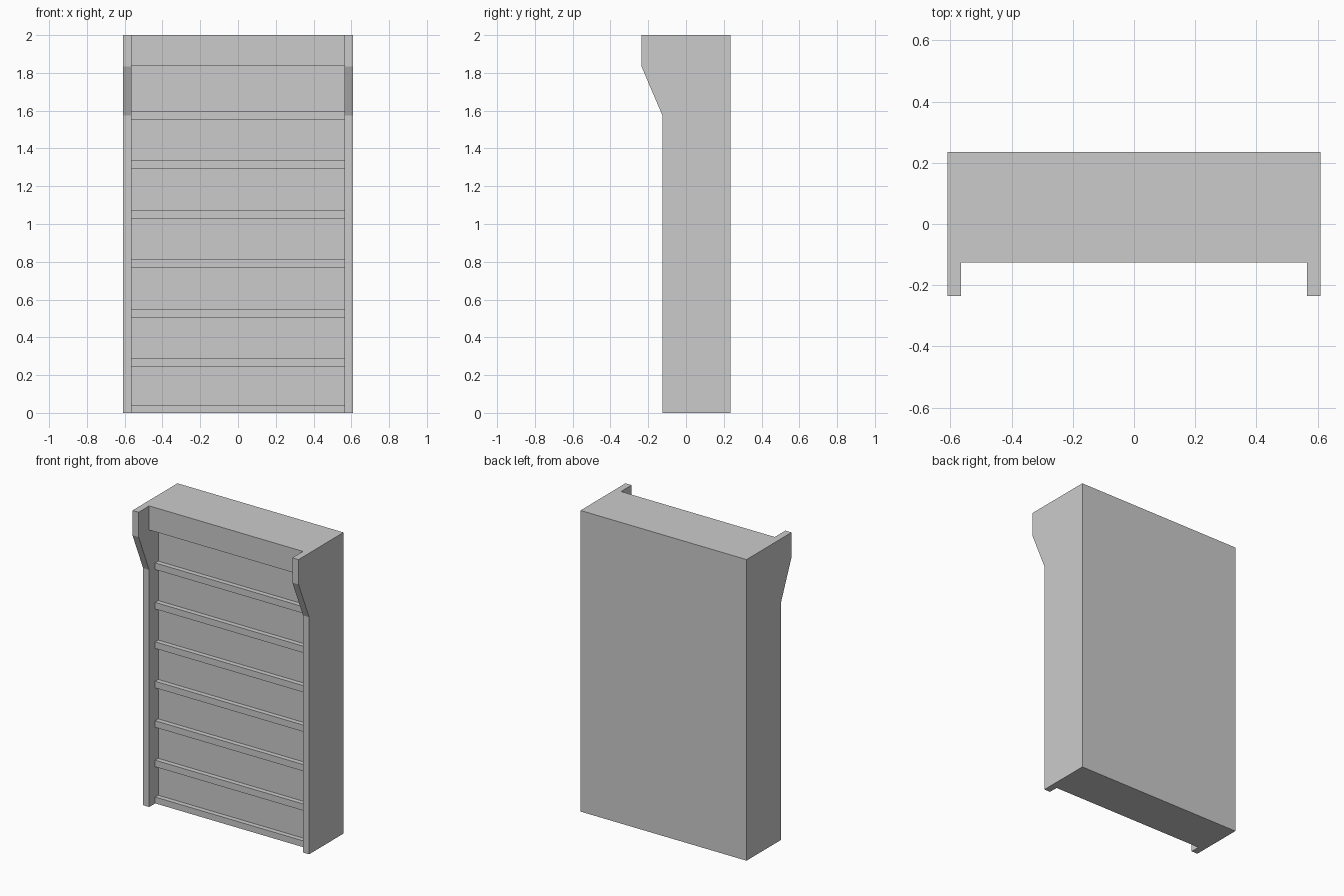
import bpy, bmesh

if "Cube" in bpy.data.objects:
    bpy.data.objects.remove(bpy.data.objects["Cube"])

grey = bpy.data.materials.new("plain grey")
grey.diffuse_color = (0.6, 0.6, 0.6, 1)
grey.use_nodes = True
grey.node_tree.nodes["Principled BSDF"].inputs["Base Color"].default_value = grey.diffuse_color


def prism(name, profile, x0, x1):
    """Extrude a (y, z) profile along x from x0 to x1."""
    bm = bmesh.new()
    face = bm.faces.new([bm.verts.new((x0, y, z)) for y, z in profile])
    ext = bmesh.ops.extrude_face_region(bm, geom=[face])
    moved = [v for v in ext["geom"] if isinstance(v, bmesh.types.BMVert)]
    bmesh.ops.translate(bm, verts=moved, vec=(x1 - x0, 0, 0))
    bmesh.ops.recalc_face_normals(bm, faces=bm.faces)
    mesh = bpy.data.meshes.new(name)
    bm.to_mesh(mesh)
    bm.free()
    mesh.materials.append(grey)
    obj = bpy.data.objects.new(name, mesh)
    bpy.context.collection.objects.link(obj)
    return obj


def board(name, y0, y1, z0, z1):
    """Box spanning between the two side panels."""
    return prism(name, [(y0, z0), (y1, z0), (y1, z1), (y0, z1)], -INNER, INNER)


INNER, OUTER = 0.565, 0.61
FRONT, BACK, PANEL, SHELF = -0.125, 0.236, -0.03, -0.062

# Side panels with the flared top
side = [(FRONT, 0), (BACK, 0), (BACK, 2), (-0.236, 2), (-0.236, 1.835), (FRONT, 1.575)]
prism("side_panel_left", side, -OUTER, -INNER)
prism("side_panel_right", side, INNER, OUTER)

# Deep back block and top header
board("back_block", PANEL, BACK, 0, 1.84)
board("top_header", FRONT, BACK, 1.84, 2)

# Evenly spaced shelves
for i in range(7):
    top = 0.042 + i * 0.2588 if i == 0 else 0.287 + (i - 1) * 0.262
    board(f"shelf_{i + 1}", SHELF, PANEL, max(0, top - 0.044), top)
